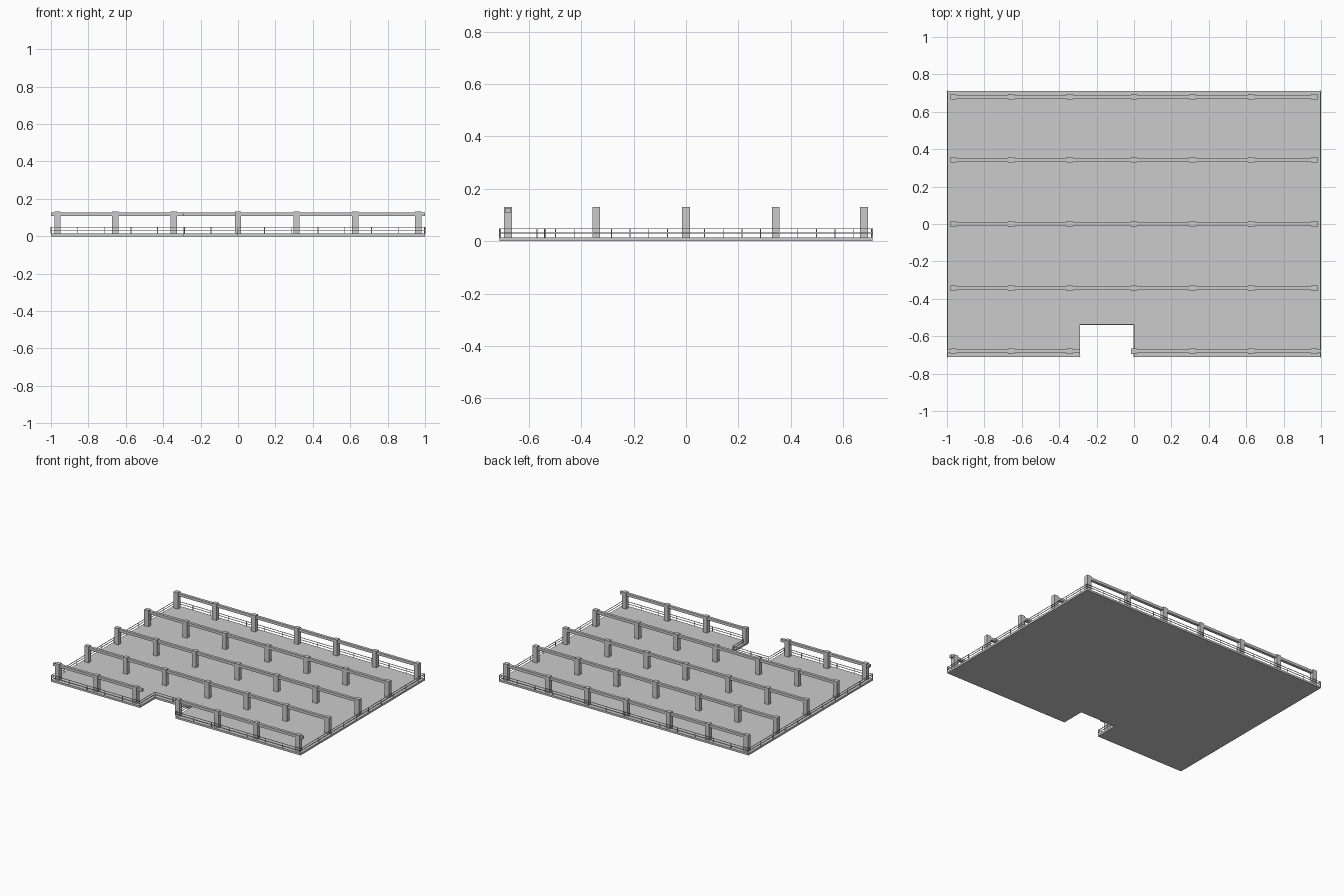
import bpy, bmesh
from mathutils import Vector

if "Cube" in bpy.data.objects:
    bpy.data.objects.remove(bpy.data.objects["Cube"])

TOP = 0.014          # slab thickness
# slab outline with the entrance notch, counter-clockwise
OUT = [(-1, -0.712), (-0.288, -0.712), (-0.288, -0.54), (-0.002, -0.54),
       (-0.002, -0.712), (1, -0.712), (1, 0.712), (-1, 0.712)]


def finish(bm, name):
    bmesh.ops.recalc_face_normals(bm, faces=bm.faces)
    me = bpy.data.meshes.new(name)
    bm.to_mesh(me)
    bm.free()
    ob = bpy.data.objects.new(name, me)
    bpy.context.collection.objects.link(ob)
    return ob


def box(bm, lo, hi):
    vs = bmesh.ops.create_cube(bm, size=1)["verts"]
    for v in vs:
        v.co = Vector([(lo[i] + hi[i]) / 2 + v.co[i] * (hi[i] - lo[i]) for i in range(3)])


# floor slab
bm = bmesh.new()
face = bm.faces.new([bm.verts.new((x, y, 0)) for x, y in OUT])
ext = bmesh.ops.extrude_face_region(bm, geom=[face])
for g in ext["geom"]:
    if isinstance(g, bmesh.types.BMVert):
        g.co.z = TOP
if not any(f.normal.z < 0 and f.calc_center_median().z < 1e-4 for f in bm.faces):
    if all(f.calc_center_median().z > 1e-4 for f in bm.faces):
        bm.faces.new([v for v in bm.verts if v.co.z < 1e-5])
finish(bm, "floor_slab")

# columns and the beams joining them, row by row
XS = [-0.965, -0.656, -0.343, 0, 0.313, 0.626, 0.963]
YS = [-0.68, -0.343, 0, 0.343, 0.68]
cols, beams = bmesh.new(), bmesh.new()
for y in YS:
    for x in XS:
        box(cols, (x - 0.017, y - 0.015, TOP), (x + 0.017, y + 0.015, 0.131))
    spans = [(-1, -0.288), (0, 1)] if y == YS[0] else [(XS[0], XS[-1])]
    for a, b in spans:
        box(beams, (a, y - 0.01, 0.107), (b, y + 0.01, 0.126))
finish(cols, "columns")
finish(beams, "beams")

# guard rail: two thin rails and evenly spaced posts along the whole edge
R = 0.0015
rail, posts = bmesh.new(), bmesh.new()
for i, p in enumerate(OUT):
    a, b = Vector(p), Vector(OUT[(i + 1) % len(OUT)])
    lo = (min(a.x, b.x) - R, min(a.y, b.y) - R)
    hi = (max(a.x, b.x) + R, max(a.y, b.y) + R)
    inset = Vector((-(b - a).y, (b - a).x)).normalized() * 2 * R
    for z in (0.031, 0.047):
        box(rail, (lo[0] + inset.x, lo[1] + inset.y, z - R),
            (hi[0] + inset.x, hi[1] + inset.y, z + R))
    n = max(1, round((b - a).length / 0.142))
    for k in range(n):
        t = (k + 0.5) / n if i == 5 and k else k / n
        c = a.lerp(b, t) + inset
        box(posts, (c.x - R, c.y - R, TOP), (c.x + R, c.y + R, 0.0485))
finish(rail, "guard_rails")
finish(posts, "guard_posts")
